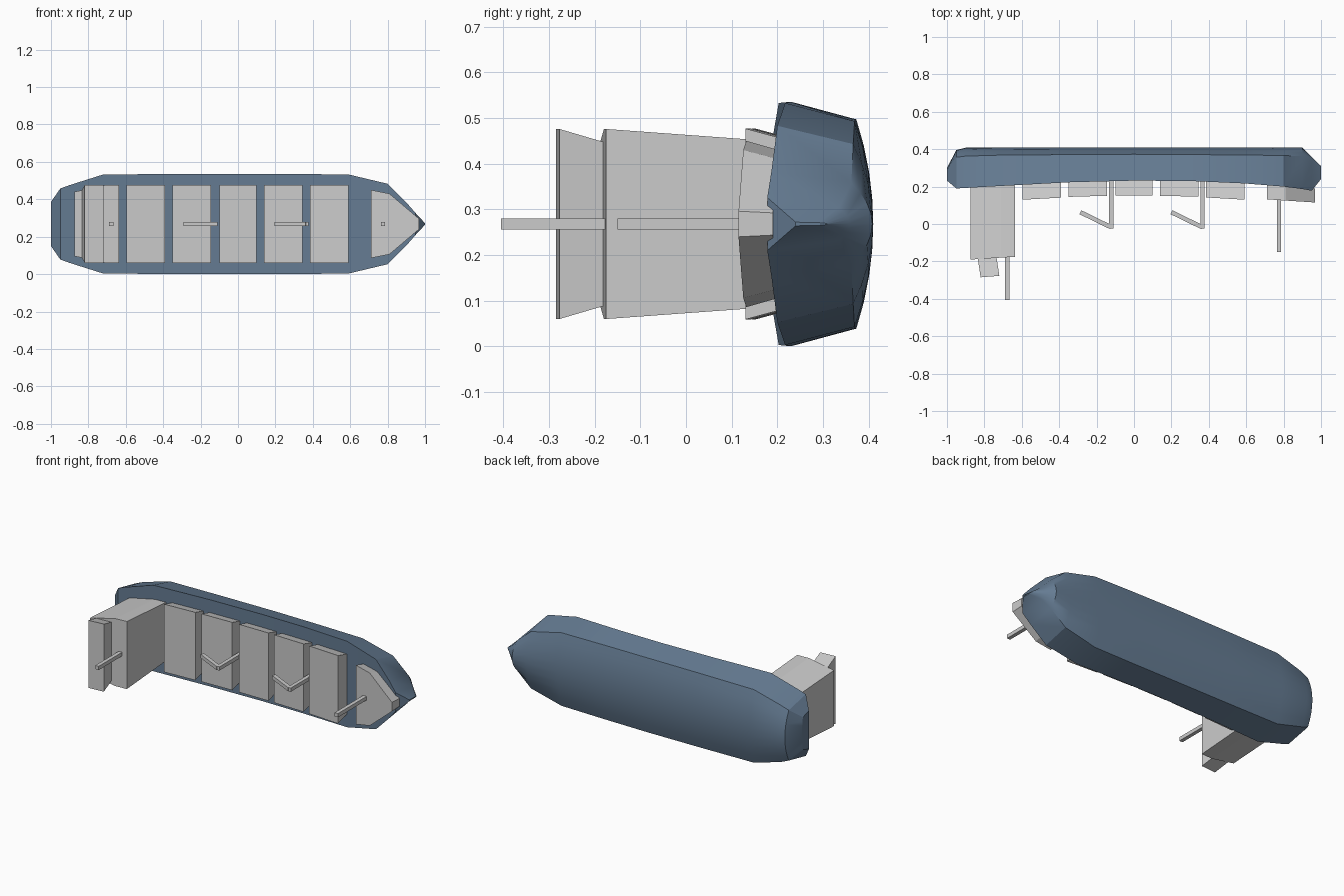
import bpy, bmesh
from mathutils import Vector

if "Cube" in bpy.data.objects:
    bpy.data.objects.remove(bpy.data.objects["Cube"])

CZ = 0.268  # centreline height: the ship lies on its side, ship-up is -y

blue = bpy.data.materials.new("hull_blue")
blue.diffuse_color = (0.13, 0.2, 0.29, 1)
blue.use_nodes = True
blue.node_tree.nodes["Principled BSDF"].inputs["Base Color"].default_value = blue.diffuse_color


def make(name, bm, mat=None, smooth=False):
    bmesh.ops.remove_doubles(bm, verts=bm.verts, dist=1e-5)
    bmesh.ops.recalc_face_normals(bm, faces=bm.faces)
    me = bpy.data.meshes.new(name)
    bm.to_mesh(me)
    bm.free()
    ob = bpy.data.objects.new(name, me)
    bpy.context.collection.objects.link(ob)
    if mat:
        me.materials.append(mat)
    if smooth:
        bpy.ops.object.select_all(action='DESELECT')
        ob.select_set(True)
        bpy.context.view_layer.objects.active = ob
        bpy.ops.object.shade_smooth_by_angle(angle=0.5)
    return ob


def loft(name, rings, **kw):
    """Skin a list of closed rings and cap both ends."""
    bm = bmesh.new()
    vr = [[bm.verts.new(p) for p in r] for r in rings]
    n = len(vr[0])
    for a, b in zip(vr, vr[1:]):
        for i in range(n):
            j = (i + 1) % n
            bm.faces.new((a[i], a[j], b[j], b[i]))
    bm.faces.new(vr[0])
    bm.faces.new(vr[-1])
    return make(name, bm, **kw)


def block(name, plan, y_top, y_base, taper, shift=0.0):
    """Block with mirrored plan [(x, half width)], sloping top, tapering base."""
    full = [(x, w) for x, w in plan] + [(x, -w) for x, w in reversed(plan)]
    x0, x1 = plan[0][0], plan[-1][0]

    def lerp(ys, x):
        return ys[0] + (ys[1] - ys[0]) * (x - x0) / (x1 - x0)
    top = [(x, lerp(y_top, x), CZ + w) for x, w in full]
    base = [(x + shift, lerp(y_base, x), CZ + w * taper) for x, w in full]
    return loft(name, [top, base])


def beam(name, a, b, t=0.0115):
    """Square bar between two (x, y) points on the centreline."""
    a, b = Vector((*a, CZ)), Vector((*b, CZ))
    d = (b - a).normalized()
    s, z = d.cross(Vector((0, 0, 1))) * t, Vector((0, 0, t))
    return loft(name, [[p + s + z, p + s - z, p - s - z, p - s + z] for p in (a, b)])


# Hull stations: x, deck half width, deck y, chine half width, chine y, keel y
stations = [
    (-1.00, .118, .232, .100, .290, .300),
    (-.95, .190, .190, .155, .357, .395),
    (-.90, .208, .193, .175, .363, .408),
    (-.72, .265, .203, .225, .368, .41),
    (-.35, .267, .223, .228, .371, .41),
    (0.00, .267, .232, .229, .373, .41),
    (0.30, .267, .230, .228, .371, .41),
    (0.59, .265, .217, .225, .369, .41),
    (0.80, .215, .200, .175, .366, .41),
    (0.90, .115, .187, .090, .362, .408),
    (0.95, .058, .178, .036, .335, .358),
    (1.00, .004, .240, .003, .290, .310),
]
rings = []
for x, w, yd, wk, yk, yb in stations:
    bottom = [(yb - (yb - yk) * t * t, wk * t) for t in (1, .75, .5, .25)]
    half = [(yd, w)] + bottom
    prof = half + [(yb, 0)] + [(y, -z) for y, z in reversed(half)]
    rings.append([(x, y, CZ + z) for y, z in prof])
loft("hull", rings, mat=blue, smooth=True)

# Cargo hatches following the sheer of the deck
hatches = [(-.595, -.39, .13, .141), (-.35, -.145, .145, .151), (-.10, .10, .152, .152),
           (.14, .345, .151, .146), (.385, .59, .142, .13)]
for i, (x0, x1, ya, yb) in enumerate(hatches):
    block(f"hatch_{i + 1}", [(x0, .209), (x1, .209)], (ya, yb), (ya + .1, yb + .1), .87)

# Deckhouse and bridge at the stern
block("deckhouse", [(-.875, .172), (-.71, .208), (-.635, .208)],
      (-.19, -.175), (.21, .225), .86)
block("bridge", [(-.82, .208), (-.72, .208)], (-.285, -.277), (-.185, -.178), .86, -.015)

# Forecastle at the bow
block("forecastle", [(.71, .182), (.81, .162), (.968, .028)], (.132, .115), (.215, .19), .87)

# Masts and cranes
beam("aft_mast", (-.677, -.405), (-.677, -.17))
beam("fore_mast", (.775, -.15), (.775, .15))
for i, x in enumerate((-.121, .366)):
    beam(f"crane_post_{i + 1}", (x, -.025), (x, .25))
    beam(f"crane_jib_{i + 1}", (x, -.018), (x - .166, .063))
